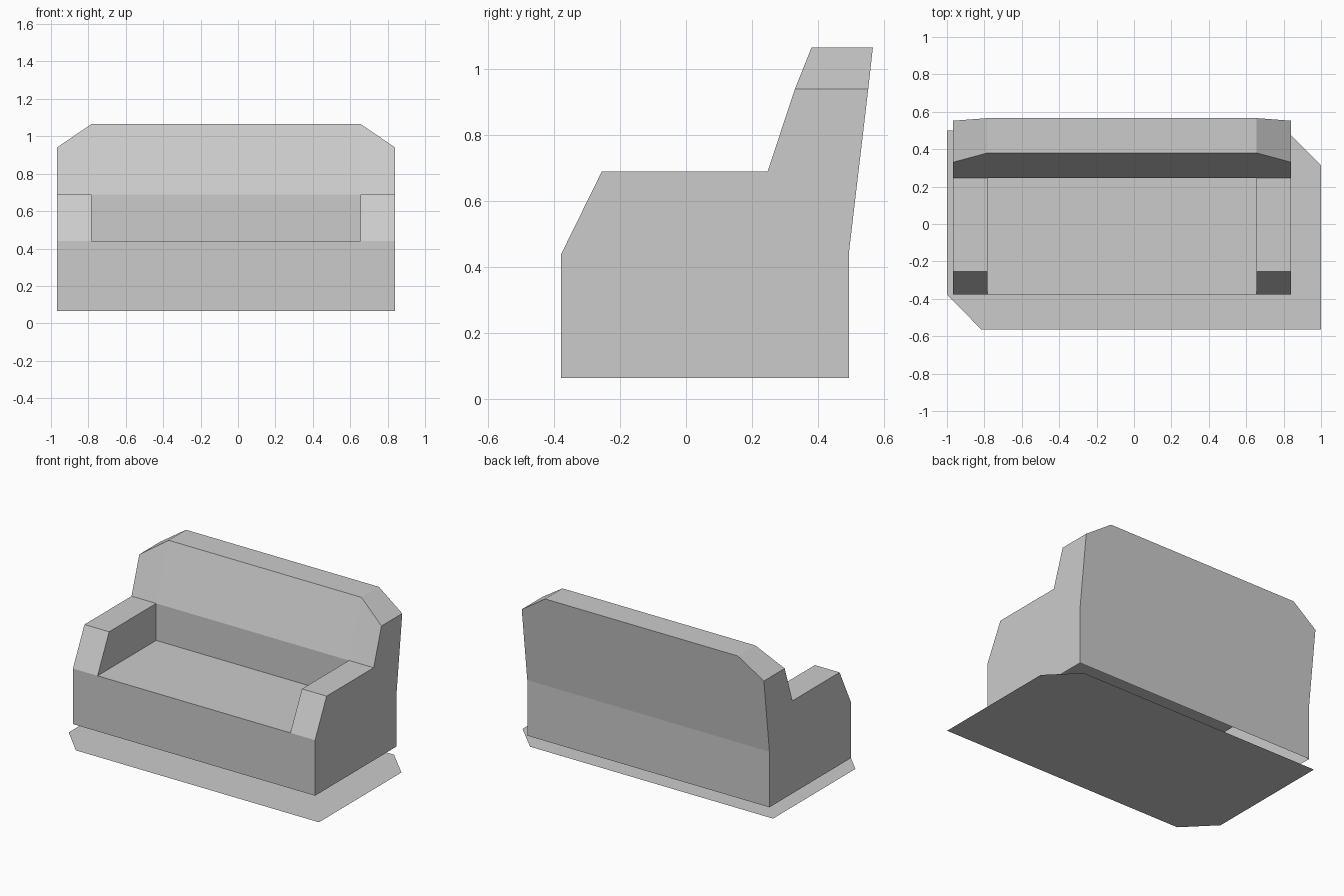
import bpy
import bmesh

cube = bpy.data.objects.get("Cube")
if cube:
    bpy.data.objects.remove(cube, do_unlink=True)

# Single flat colour
grey = bpy.data.materials.new("light grey")
grey.use_nodes = True
colour = (0.6, 0.6, 0.6, 1.0)
grey.diffuse_color = colour
grey.node_tree.nodes["Principled BSDF"].inputs["Base Color"].default_value = colour


def finish(name, bm):
    mesh = bpy.data.meshes.new(name)
    bm.to_mesh(mesh)
    bm.free()
    mesh.materials.append(grey)
    obj = bpy.data.objects.new(name, mesh)
    bpy.context.collection.objects.link(obj)
    return obj


def section(bm, x, profile):
    return [bm.verts.new((x, y, z)) for y, z in profile]


def loft(bm, x1, profile1, x2, profile2):
    """Skin two open side profiles, leaving the underside open."""
    a, b = section(bm, x1, profile1), section(bm, x2, profile2)
    for i in range(len(a) - 1):
        bm.faces.new((a[i], a[i + 1], b[i + 1], b[i]))


# Shared side profile pieces (y, z), from the front over the top to the back
FRONT, SEAT_Z, ARM_Z, BACKREST_Y = -0.378, 0.44, 0.69, 0.247
CENTRE_X, HALF_OUT, HALF_IN = -0.064, 0.904, 0.72

front = [(FRONT, 0.065), (FRONT, SEAT_Z)]
arm_top = [(-0.255, ARM_Z), (BACKREST_Y, ARM_Z)]
rear = [(0.493, SEAT_Z), (0.493, 0.065)]
low_crest = [(0.33, 0.94), (0.552, 0.94)]
high_crest = [(0.38, 1.065), (0.566, 1.065)]
seat_step = [(BACKREST_Y, SEAT_Z), (BACKREST_Y, ARM_Z)]

outer_profile = front + arm_top + low_crest + rear
inner_profile = front + arm_top + high_crest + rear
seat_profile = front + seat_step + high_crest + rear

# Sofa shell: seat and backrest in the middle, an arm at each end
bm = bmesh.new()
loft(bm, CENTRE_X - HALF_IN, seat_profile, CENTRE_X + HALF_IN, seat_profile)
for side in (-1, 1):
    x_out, x_in = CENTRE_X + side * HALF_OUT, CENTRE_X + side * HALF_IN
    loft(bm, x_out, outer_profile, x_in, inner_profile)
    bm.faces.new(section(bm, x_out, outer_profile))
    bm.faces.new(section(bm, x_in, [front[1]] + arm_top + [seat_step[0]]))
bmesh.ops.remove_doubles(bm, verts=bm.verts, dist=0.0005)
bmesh.ops.recalc_face_normals(bm, faces=bm.faces)
finish("sofa_body", bm)

# Thin floor sheet with two opposite corners cut off
bm = bmesh.new()
outline = [(-1, 0.5), (-1, -0.378), (-0.815, -0.565),
           (1, -0.565), (1, 0.315), (0.815, 0.5)]
bm.faces.new([bm.verts.new((x, y, 0)) for x, y in outline])
finish("floor_sheet", bm)
